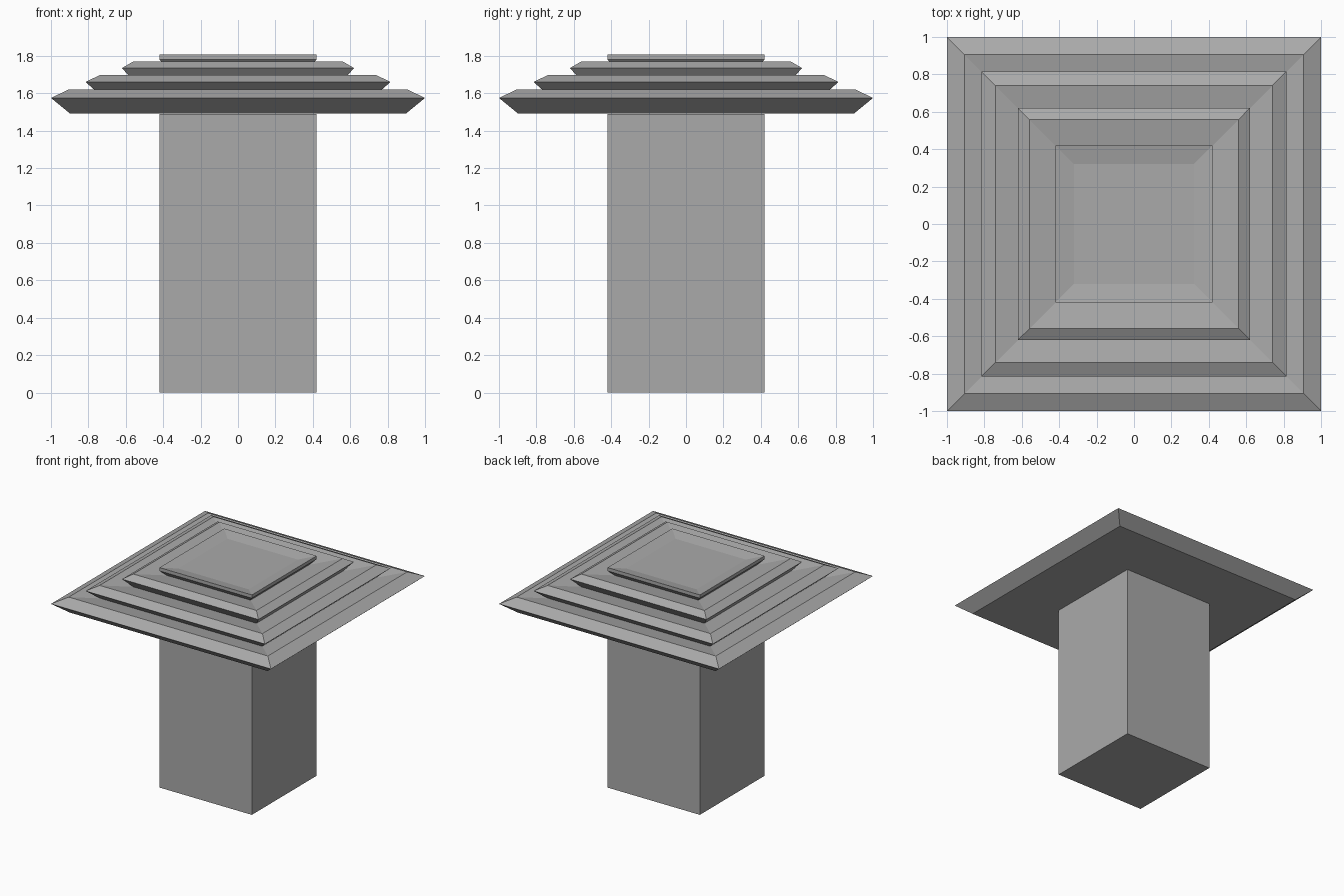
import bpy
import bmesh

cube = bpy.data.objects.get("Cube")
if cube:
    bpy.data.objects.remove(cube, do_unlink=True)

# Single flat grey
grey = bpy.data.materials.new("stone grey")
grey.use_nodes = True
color = (0.4, 0.4, 0.4, 1)
grey.diffuse_color = color
grey.node_tree.nodes["Principled BSDF"].inputs["Base Color"].default_value = color


def square_stack(name, profile):
    """Closed solid of square rings, each given as (half width, height)."""
    bm = bmesh.new()
    rings = [[bm.verts.new((sx * w, sy * w, z))
              for sx, sy in ((-1, -1), (1, -1), (1, 1), (-1, 1))]
             for w, z in profile]
    bm.faces.new(rings[0][::-1])
    for low, high in zip(rings, rings[1:]):
        for i in range(4):
            j = (i + 1) % 4
            bm.faces.new((low[i], low[j], high[j], high[i]))
    bm.faces.new(rings[-1])
    mesh = bpy.data.meshes.new(name)
    bm.to_mesh(mesh)
    bm.free()
    mesh.materials.append(grey)
    obj = bpy.data.objects.new(name, mesh)
    bpy.context.collection.objects.link(obj)
    return obj


# Square shaft
square_stack("column", [(0.42, 0), (0.42, 1.49)])

# Stepped cap: each tier has a bevelled rim and a top dished toward the middle
square_stack("stepped_cap", [
    (0.90, 1.493), (1.00, 1.575), (0.905, 1.62), (0.735, 1.59),     # lowest tier
    (0.815, 1.66), (0.74, 1.697), (0.56, 1.665),                    # second tier
    (0.62, 1.735), (0.56, 1.77), (0.38, 1.738),                     # third tier
    (0.42, 1.78), (0.42, 1.807), (0.32, 1.788),                     # top plate
])
